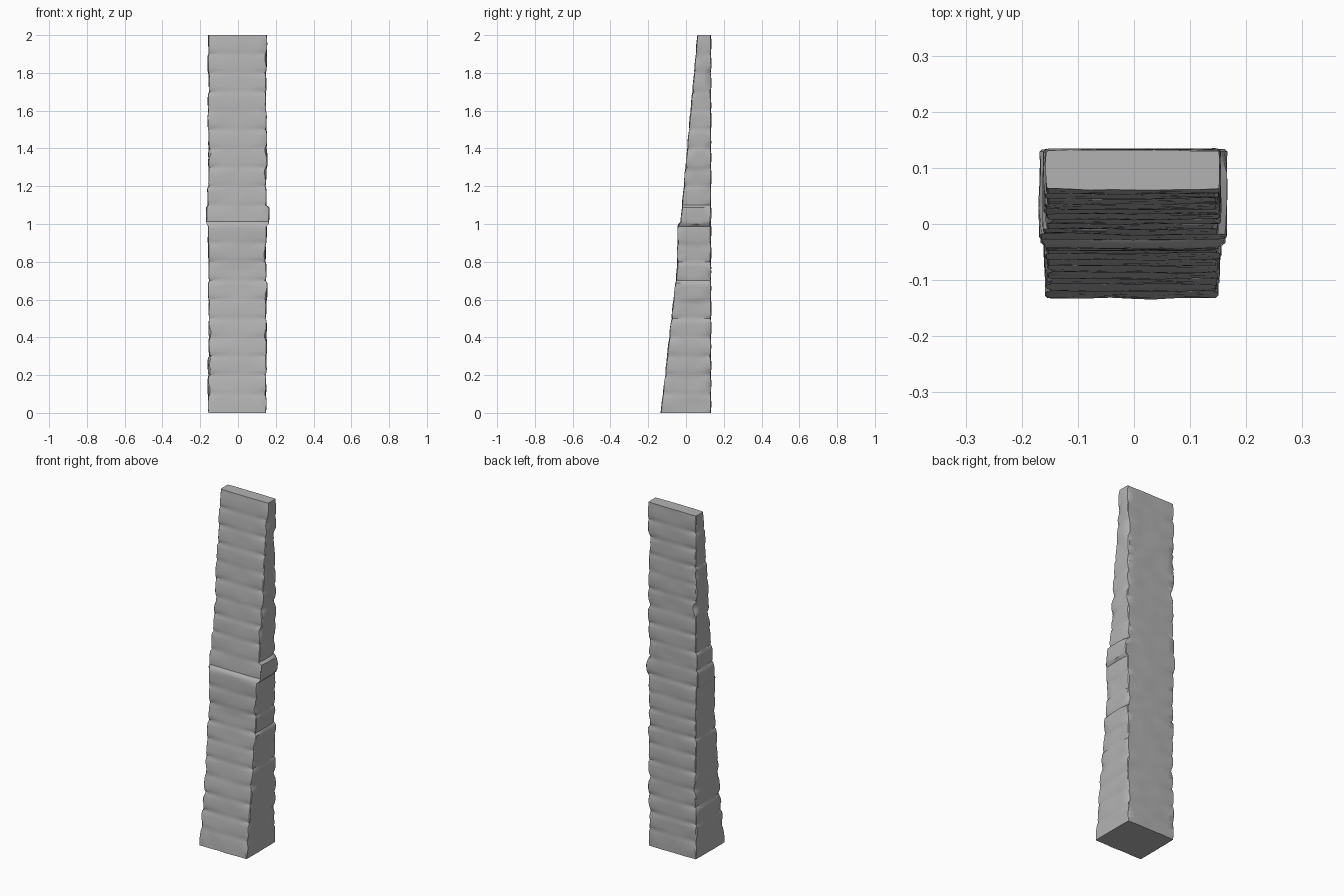
import bpy, bmesh, math, random
from mathutils import Vector, noise

random.seed(7)
cube = bpy.data.objects.get("Cube")
if cube:
    bpy.data.objects.remove(cube, do_unlink=True)

COURSES = 20
HEIGHT = 2.0
BACK = 0.135
STEPS = (0.0, 0.12, 0.3, 0.5, 0.7, 0.88)   # ring positions inside one course
SIDE_CUTS = 8

# one flat stone colour
stone = bpy.data.materials.new("grey_stone")
stone.use_nodes = True
colour = (0.45, 0.45, 0.45, 1)
stone.diffuse_color = colour
stone.node_tree.nodes["Principled BSDF"].inputs["Base Color"].default_value = colour


def front_y(z):
    """Sloped front face with a small ledge at mid height."""
    if z < 0.78:
        return -0.136 + 0.113 * z
    if z < 1.005:
        return -0.05 + 0.02 * (z - 0.78)
    return -0.032 + 0.09 * (z - 1.0)


def smooth_noise(x, y, z, scale):
    return noise.noise(Vector((x, y, z)) * scale)


# small shifts of each course to the left and right
shifts = [(random.uniform(-0.004, 0.004), random.uniform(-0.005, 0.004))
          for _ in range(COURSES)]
shifts[10] = (0.010, 0.013)                 # protruding course
shifts[8] = (-0.002, -0.006)


def ring(z, course, pinch):
    """Chamfered rectangle, worn at the course joints."""
    left_shift, right_shift = shifts[course]
    x0, x1 = -0.161 - left_shift, 0.155 + right_shift
    y0, y1 = front_y(z), BACK
    corners = [(x0, y0), (x1, y0), (x1, y1), (x0, y1)]
    points = []
    for i in range(4):
        ax, ay = corners[i]
        bx, by = corners[(i + 1) % 4]
        length = math.hypot(bx - ax, by - ay)
        wear = 0.006 + 0.003 * smooth_noise(ax, ay, z, 9)
        start = min(0.2, wear / length)
        for k in range(SIDE_CUTS + 1):
            f = start + (1 - 2 * start) * k / SIDE_CUTS
            x, y = ax + (bx - ax) * f, ay + (by - ay) * f
            edge = abs(2 * f - 1) ** 3
            depth = pinch * (0.0025 + 0.008 * edge)
            depth += 0.003 * smooth_noise(x, y, z, 13) + 0.002
            # inward direction of this side
            nx, ny = -(by - ay) / length, (bx - ax) / length
            points.append((x + nx * depth, y + ny * depth, z))
    return points


# stacked rings make the tapered pillar
bm = bmesh.new()
rings = []
for c in range(COURSES):
    strength = random.uniform(0.5, 1.1)
    for t in STEPS:
        z = (c + t) * HEIGHT / COURSES
        pinch = strength * abs(2 * t - 1) ** 4 if c + t > 0 else 0.3
        rings.append([bm.verts.new(p) for p in ring(z, c, pinch)])
rings.append([bm.verts.new(p) for p in ring(HEIGHT, COURSES - 1, 0.3)])

for low, high in zip(rings, rings[1:]):
    n = len(low)
    for i in range(n):
        j = (i + 1) % n
        bm.faces.new((low[i], low[j], high[j], high[i]))
bm.faces.new(list(reversed(rings[0])))
bm.faces.new(rings[-1])

# chips broken from random corners
for _ in range(26):
    side = random.choice((-1, 1))
    z = random.uniform(0.1, 1.95)
    y = random.choice((front_y(z), BACK))
    centre = Vector((side * 0.158, y, z))
    for v in bm.verts:
        d = (v.co - centre).length
        if d < 0.035 and 0 < v.co.z < HEIGHT:
            v.co.x -= side * 0.012 * (1 - d / 0.035)

bmesh.ops.recalc_face_normals(bm, faces=bm.faces)
mesh = bpy.data.meshes.new("stone_pillar")
bm.to_mesh(mesh)
bm.free()
mesh.materials.append(stone)
pillar = bpy.data.objects.new("stone_pillar", mesh)
bpy.context.collection.objects.link(pillar)

bpy.ops.object.select_all(action='DESELECT')
pillar.select_set(True)
bpy.context.view_layer.objects.active = pillar
bpy.ops.object.shade_smooth_by_angle(angle=math.radians(35))
